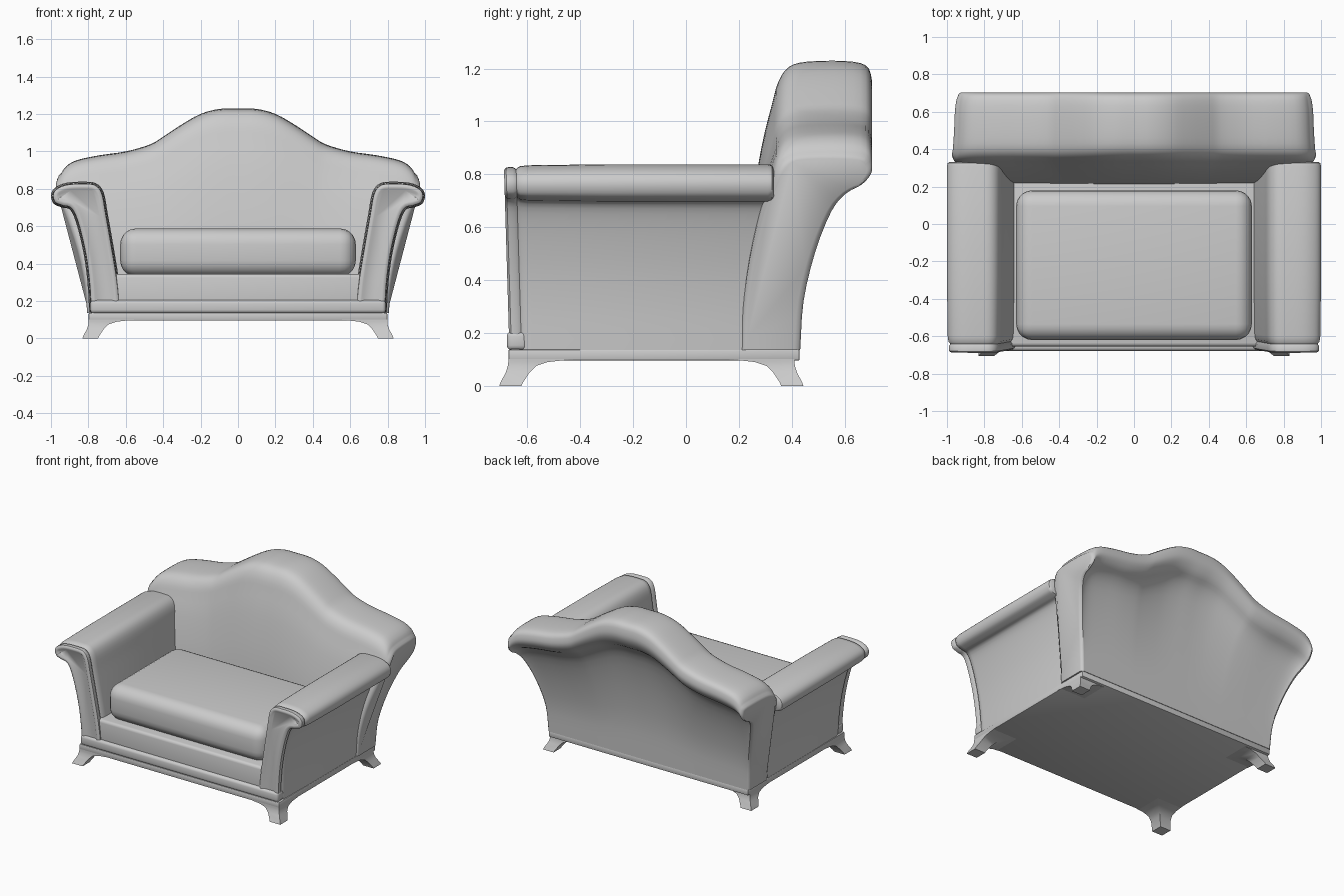
import bpy, bmesh
from mathutils import Vector

if "Cube" in bpy.data.objects:
    bpy.data.objects.remove(bpy.data.objects["Cube"])


def spline(pts, n=4):
    """Catmull-Rom curve through the points."""
    p = [Vector(q) for q in pts]
    p = [2 * p[0] - p[1]] + p + [2 * p[-1] - p[-2]]
    out = []
    for a, b, c, d in zip(p, p[1:], p[2:], p[3:]):
        for i in range(n):
            t = i / n
            out.append(0.5 * (2 * b + (c - a) * t + (2 * a - 5 * b + 4 * c - d) * t * t
                              + (3 * b - a - 3 * c + d) * t ** 3))
    return out + [p[-2]]


def inset(prof, d):
    """Move a profile inwards by d in its first two coordinates."""
    out, n = [], len(prof)
    area = sum(prof[i - 1][0] * prof[i][1] - prof[i][0] * prof[i - 1][1] for i in range(n))
    s = 1 if area > 0 else -1
    for i, p in enumerate(prof):
        t = (prof[min(i + 1, n - 1)] - prof[max(i - 1, 0)]).normalized()
        q = p.copy()
        q[0] -= s * t[1] * d
        q[1] = max(q[1] + s * t[0] * d, prof[0][1])
        out.append(q)
    return out


def finish(name, bm, angle=40):
    bmesh.ops.recalc_face_normals(bm, faces=bm.faces)
    me = bpy.data.meshes.new(name)
    bm.to_mesh(me)
    bm.free()
    ob = bpy.data.objects.new(name, me)
    bpy.context.collection.objects.link(ob)
    bpy.ops.object.select_all(action='DESELECT')
    ob.select_set(True)
    bpy.context.view_layer.objects.active = ob
    bpy.ops.object.shade_smooth_by_angle(angle=angle * 3.14159 / 180)
    return ob


def loft(name, rings):
    """Skin closed rings of equal length and cap both ends."""
    bm = bmesh.new()
    vs = [[bm.verts.new(p) for p in r] for r in rings]
    n = len(vs[0])
    for a, b in zip(vs, vs[1:]):
        for i in range(n):
            j = (i + 1) % n
            bm.faces.new((a[i], a[j], b[j], b[i]))
    bm.faces.new(vs[0])
    bm.faces.new(vs[-1])
    return finish(name, bm)


def box(name, lo, hi, bevel=0.0, segs=3):
    lo, hi = Vector(lo), Vector(hi)
    bm = bmesh.new()
    bmesh.ops.create_cube(bm, size=1)
    for v in bm.verts:
        v.co = Vector([(lo[i] + hi[i]) / 2 + v.co[i] * (hi[i] - lo[i]) for i in range(3)])
    if bevel:
        bmesh.ops.bevel(bm, geom=bm.edges[:], offset=bevel, segments=segs,
                        profile=0.5, affect='EDGES')
    return finish(name, bm)


# Rolled arms: front-view profile swept along y, with a piped front panel
arm = spline([(0.795, 0.135), (0.805, 0.3), (0.825, 0.45), (0.86, 0.6), (0.895, 0.685),
              (0.94, 0.70), (0.985, 0.72), (1.0, 0.765), (0.98, 0.805), (0.92, 0.832),
              (0.83, 0.838), (0.76, 0.83), (0.718, 0.78), (0.695, 0.66), (0.66, 0.46),
              (0.635, 0.3), (0.62, 0.135)])
steps = [(-0.66, 0.045), (-0.668, 0.035), (-0.668, 0.022), (-0.66, 0.012), (-0.635, 0.01),
         (-0.622, 0.018), (-0.61, 0.008), (-0.58, 0.004), (-0.3, 0), (0.31, 0),
         (0.325, 0.004), (0.332, 0.014)]
for side, s in (("left", -1), ("right", 1)):
    rings = []
    for y, d in steps:
        lean = 0.03 if y < -0.5 else 0
        rings.append([(s * p[0], y - lean * (p[1] - 0.135), p[1]) for p in inset(arm, d)])
    loft(side + "_arm", rings)

# Camel back: side section (y, height fraction, half width) following the crest line
section = spline([(0.21, 0, 0.80), (0.215, 0.2, 0.812), (0.24, 0.45, 0.85), (0.285, 0.7, 0.91),
                  (0.325, 0.85, 0.955), (0.35, 0.93, 0.965), (0.39, 0.98, 0.96),
                  (0.46, 0.998, 0.955), (0.6, 1.0, 0.95), (0.68, 0.985, 0.94),
                  (0.702, 0.94, 0.935), (0.70, 0.89, 0.935), (0.665, 0.835, 0.94),
                  (0.605, 0.79, 0.94), (0.55, 0.70, 0.91), (0.49, 0.5, 0.86),
                  (0.445, 0.25, 0.815), (0.432, 0, 0.80)], 3)
crest = spline([(0, 1.228), (0.1, 1.226), (0.2, 1.2), (0.3, 1.145), (0.4, 1.08), (0.47, 1.038),
                (0.6, 1.0), (0.75, 0.978), (0.87, 0.952), (0.925, 0.92), (0.95, 0.885)], 3)


def back_ring(x, top, d=0):
    u = x / 0.96
    return [(u * w, y, 0.135 + f * (top - 0.135)) for y, f, w in inset(section, d)]


half = [back_ring(x, z) for x, z in crest]
half += [back_ring(0.962, 0.88, 0.008), back_ring(0.968, 0.875, 0.022)]
other = [[(-x, y, z) for x, y, z in r] for r in half[:0:-1]]
loft("back", other + half)

# Seat platform, front lip and loose cushion
box("seat_platform", (-0.68, -0.655, 0.135), (0.68, 0.32, 0.345), 0.02)
box("front_lip", (-0.79, -0.678, 0.135), (0.79, -0.6, 0.205), 0.018)
cushion = box("seat_cushion", (-0.63, -0.62, 0.332), (0.63, 0.18, 0.588), 0.085, 5)

# Base frame and splayed feet
box("base_frame", (-0.798, -0.672, 0.095), (0.798, 0.43, 0.137), 0.006, 2)
foot = [(0, 0.034, 0.05), (0.012, 0.03, 0.055), (0.05, 0.01, 0.08), (0.075, 0.002, 0.105),
        (0.09, 0.0, 0.15), (0.102, 0.0, 0.26)]
for name, sy, edge in (("front", -1, 0.672), ("rear", 1, 0.41)):
    for side, sx in (("left", -1), ("right", 1)):
        rings = []
        for z, out, inn in foot:
            x0, x1 = sx * (0.798 - inn), sx * (0.798 + out)
            y0, y1 = sy * (edge - inn), sy * (edge + out)
            rings.append([(x0, y0, z), (x1, y0, z), (x1, y1, z), (x0, y1, z)])
        loft(f"{name}_{side}_foot", rings)
